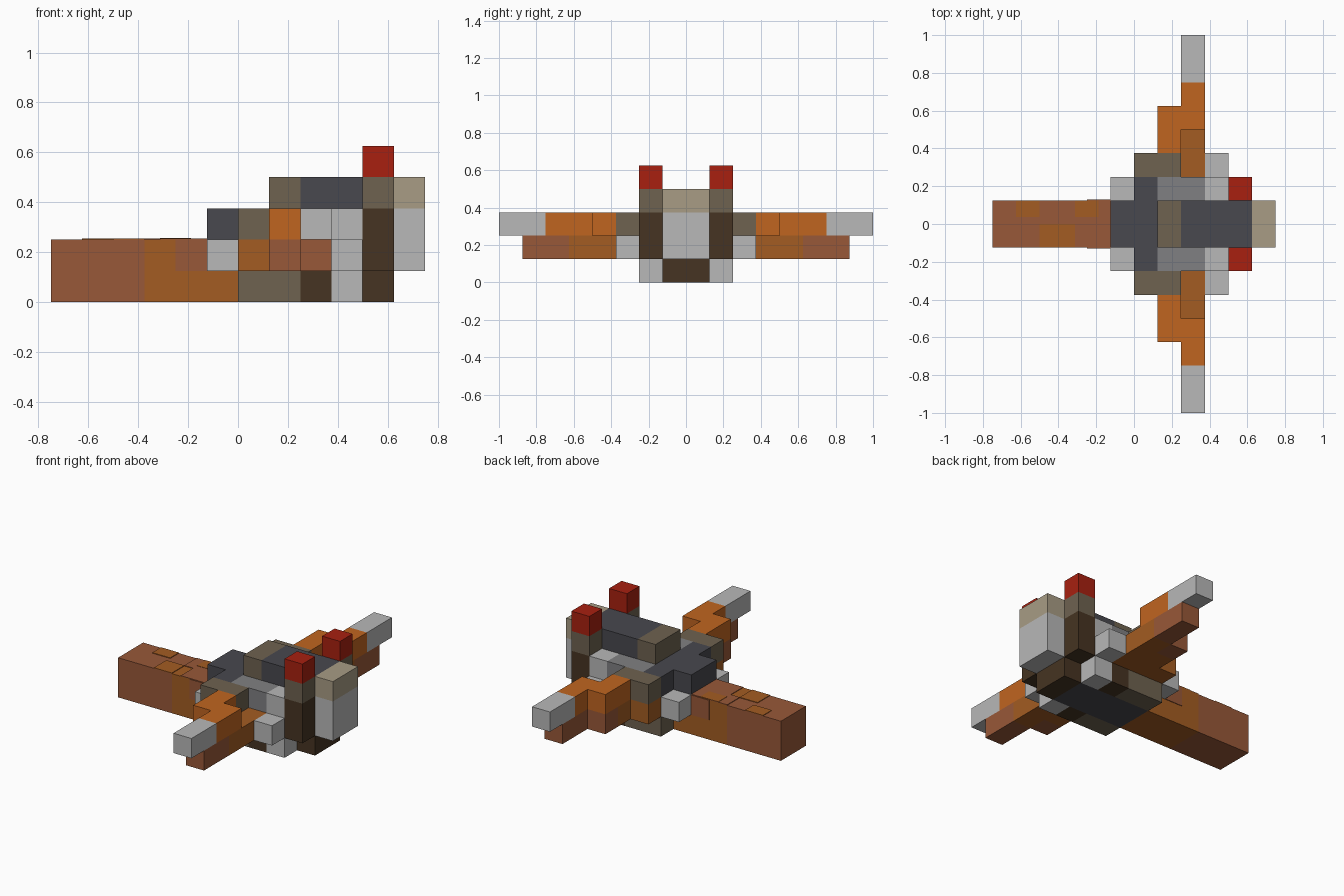
import bpy

U = 0.125  # one block

if "Cube" in bpy.data.objects:
    bpy.data.objects.remove(bpy.data.objects["Cube"], do_unlink=True)


def linear(hex_code):
    vals = [int(hex_code[i:i + 2], 16) / 255 for i in (0, 2, 4)]
    return [v / 12.92 if v <= 0.04045 else ((v + 0.055) / 1.055) ** 2.4 for v in vals] + [1.0]


def material(name, hex_code):
    mat = bpy.data.materials.new(name)
    mat.use_nodes = True
    mat.diffuse_color = linear(hex_code)
    mat.node_tree.nodes["Principled BSDF"].inputs["Base Color"].default_value = linear(hex_code)
    return mat


dark_grey = material("dark grey", "48484E")
mid_grey = material("mid grey", "808082")
light_grey = material("light grey", "B8B8B8")
taupe = material("taupe", "6E6250")
beige = material("beige", "A89C85")
orange = material("orange", "C06520")
brown_orange = material("brown orange", "A35C22")
rust = material("rust", "985838")
dark_brown = material("dark brown", "463422")
red = material("red", "A82010")


def box(name, mat, x, y, z):
    """Block spanning the given ranges, in block units."""
    corners = [(a * U, b * U, c * U) for a in x for b in y for c in z]
    faces = [(0, 1, 3, 2), (4, 6, 7, 5), (0, 4, 5, 1), (2, 3, 7, 6), (0, 2, 6, 4), (1, 5, 7, 3)]
    mesh = bpy.data.meshes.new(name)
    mesh.from_pydata(corners, [], faces)
    mesh.materials.append(mat)
    obj = bpy.data.objects.new(name, mesh)
    bpy.context.collection.objects.link(obj)
    return obj


def pair(name, mat, x, y, z):
    """The same block on the rear (+y) and front (-y) flanks."""
    box("rear_" + name, mat, x, y, z)
    box("front_" + name, mat, x, (-y[1], -y[0]), z)


MID = (-1, 1)

# Long nose
box("nose_tip", rust, (-6, -3), MID, (0, 2))
box("nose_base", brown_orange, (-3, 0), MID, (0, 2))

# Weathered patches on the nose
T = 0.03
pair("nose_side_patch", rust, (-2, -1), (1, 1 + T), (1, 2))
for i, (mat, x, y) in enumerate([
        (brown_orange, (-5, -4), (0.3, 1)),
        (rust, (-3, -1), (0, 1)),
        (brown_orange, (-4, -3), (-1, 0)),
        (rust, (-2.5, -1), (-1, 0)),
        (brown_orange, (-2.5, -1.5), (0.3, 1))]):
    box(f"nose_top_patch_{i}", mat, x, y, (2, 2 + T * (1 + 0.5 * (i == 4))))

# Central hull
box("keel", dark_grey, (0, 4), MID, (0, 2))
box("stern_base", dark_brown, (4, 5), MID, (0, 1))
box("stern_core", light_grey, (4, 5), MID, (1, 3))
box("front_deck", dark_grey, (-1, 1), MID, (2, 3))
box("cabin_core", light_grey, (1, 4), MID, (2, 3))
box("cabin_front", taupe, (1, 2), MID, (3, 4))
box("cabin_roof", dark_grey, (2, 5), MID, (3, 4))
box("stern_panel", light_grey, (5, 6), MID, (1, 3))
box("stern_cap", beige, (5, 6), MID, (3, 4))

# Lower flank blocks
pair("skid", taupe, (0, 2), (1, 2), (0, 1))
pair("skid_middle", dark_brown, (2, 3), (1, 2), (0, 1))
pair("side_column", light_grey, (3, 4), (1, 2), (0, 3))
pair("side_pod", light_grey, (3, 4), (2, 3), (1, 2))
pair("nose_cheek", light_grey, (-1, 0), (1, 2), (1, 2))

# Upper flank decks
pair("shoulder", dark_grey, (0, 1), (1, 2), (2, 3))
pair("side_deck", mid_grey, (1, 3), (1, 2), (2, 3))

# Stern pillars with red tops
pair("pillar", dark_brown, (4, 5), (1, 2), (1, 3))
pair("pillar_collar", taupe, (4, 5), (1, 2), (3, 4))
pair("pillar_light", red, (4, 5), (1, 2), (4, 5))

# Upper wing layer
pair("wing_root", taupe, (0, 2), (2, 3), (2, 3))
pair("wing_inner", orange, (1, 2), (3, 5), (2, 3))
pair("wing_outer", orange, (2, 3), (4, 6), (2, 3))
pair("wing_tip", light_grey, (2, 3), (6, 8), (2, 3))

# Lower wing layer
pair("lower_wing_root", brown_orange, (0, 1), (1, 3), (1, 2))
pair("lower_wing_inner", brown_orange, (1, 2), (1, 4), (1, 2))
pair("lower_wing_inner_end", rust, (1, 2), (4, 5), (1, 2))
pair("lower_wing_outer", brown_orange, (2, 3), (1, 5), (1, 2))
pair("lower_wing_tip", rust, (2, 3), (5, 7), (1, 2))
